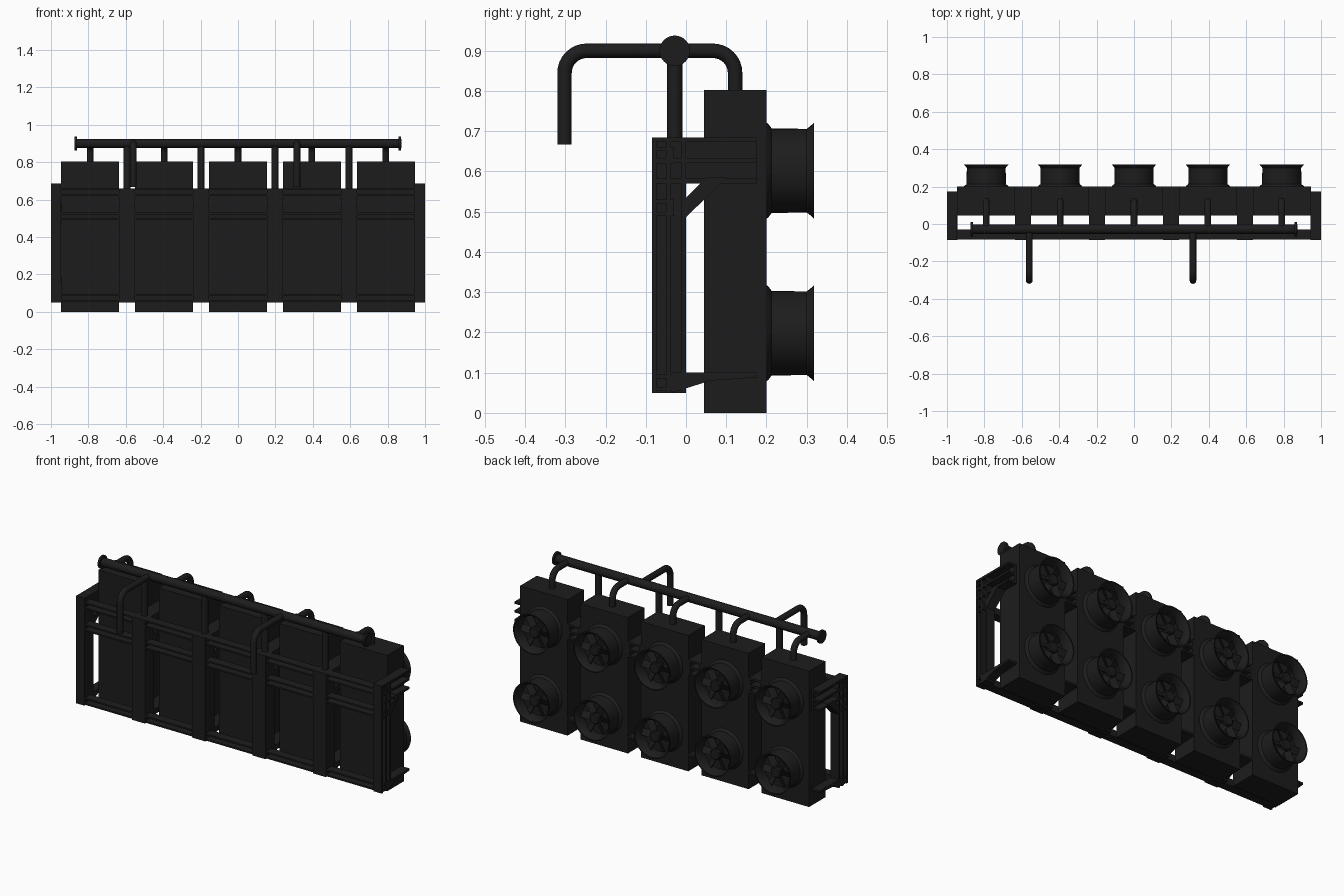
import bpy, bmesh, math
from mathutils import Vector, Matrix

if "Cube" in bpy.data.objects:
    bpy.data.objects.remove(bpy.data.objects["Cube"])

black = bpy.data.materials.new("black_metal")
black.diffuse_color = (0.012, 0.012, 0.012, 1)
black.use_nodes = True
black.node_tree.nodes["Principled BSDF"].inputs["Base Color"].default_value = black.diffuse_color


def finish(name, bm, smooth=False):
    bmesh.ops.recalc_face_normals(bm, faces=bm.faces)
    me = bpy.data.meshes.new(name)
    bm.to_mesh(me)
    bm.free()
    ob = bpy.data.objects.new(name, me)
    bpy.context.collection.objects.link(ob)
    me.materials.append(black)
    if smooth:
        shade(ob)
    return ob


def shade(ob):
    bpy.ops.object.select_all(action='DESELECT')
    ob.select_set(True)
    bpy.context.view_layer.objects.active = ob
    bpy.ops.object.shade_smooth_by_angle(angle=math.radians(35))


def add_box(bm, x0, x1, y0, y1, z0, z1):
    m = Matrix.Translation(((x0 + x1) / 2, (y0 + y1) / 2, (z0 + z1) / 2))
    m = m @ Matrix.Diagonal((abs(x1 - x0), abs(y1 - y0), abs(z1 - z0), 1))
    bmesh.ops.create_cube(bm, size=1, matrix=m)


def add_prism(bm, pts, x0, x1):
    """Extrude a y-z outline along x."""
    f = bm.faces.new([bm.verts.new((x0, y, z)) for y, z in pts])
    ext = bmesh.ops.extrude_face_region(bm, geom=[f])['geom']
    bmesh.ops.translate(bm, vec=(x1 - x0, 0, 0),
                        verts=[v for v in ext if isinstance(v, bmesh.types.BMVert)])
    bm.faces.new([bm.verts.new((x0, y, z)) for y, z in pts])
    bmesh.ops.remove_doubles(bm, verts=bm.verts, dist=1e-6)


def lathe(name, profile, centre, axis, segs=32):
    """Revolve (radius, offset) points around the x or y axis."""
    bm = bmesh.new()
    vs = [bm.verts.new((r, 0, h)) for r, h in profile]
    es = [bm.edges.new(p) for p in zip(vs, vs[1:])]
    bmesh.ops.spin(bm, geom=vs + es, axis=(0, 0, 1), cent=(0, 0, 0),
                   angle=2 * math.pi, steps=segs)
    bmesh.ops.remove_doubles(bm, verts=bm.verts, dist=1e-5)
    rot = Matrix.Rotation(math.pi / 2, 4, 'Y') if axis == 'x' else Matrix.Rotation(-math.pi / 2, 4, 'X')
    bm.transform(Matrix.Translation(centre) @ rot)
    return finish(name, bm, True)


def pipe(name, pts, radius, bend=0.055):
    """Round pipe along a path with rounded corners."""
    pts = [Vector(p) for p in pts]
    path = [pts[0]]
    for a, b, c in zip(pts, pts[1:], pts[2:]):
        u, v = (a - b).normalized(), (c - b).normalized()
        centre = b + (u + v) * bend
        for i in range(9):
            t = i / 8 * math.pi / 2
            path.append(centre - v * bend * math.cos(t) - u * bend * math.sin(t))
    path.append(pts[-1])
    cu = bpy.data.curves.new(name, 'CURVE')
    cu.dimensions = '3D'
    cu.bevel_depth, cu.bevel_resolution, cu.use_fill_caps = radius, 4, True
    sp = cu.splines.new('POLY')
    sp.points.add(len(path) - 1)
    for p, co in zip(sp.points, path):
        p.co = (*co, 1)
    cu.materials.append(black)
    ob = bpy.data.objects.new(name, cu)
    bpy.context.collection.objects.link(ob)
    bpy.ops.object.select_all(action='DESELECT')
    ob.select_set(True)
    bpy.context.view_layer.objects.active = ob
    bpy.ops.object.convert(target='MESH')
    shade(bpy.context.view_layer.objects.active)


def bracket(name, x, s, w, top, reach):
    """Wall bracket of ribbed channel; web at x, ribs towards s."""
    bm = bmesh.new()
    t = 0.012
    web, rib = x + s * t, x + s * w
    # post, arm and foot webs
    add_box(bm, x, web, -0.085, 0, 0.05, top)
    add_box(bm, x, web, 0, reach, 0.57, top)
    # ribs of post and arm
    for y in (-0.085, -0.049, -t):
        add_box(bm, x, rib, y, y + t, 0.05, top)
    for z in (0.57, (0.57 + top - t) / 2, top - t):
        add_box(bm, x, rib, -0.085, reach, z, z + t)
    # diagonal brace and tapered foot
    add_prism(bm, [(-0.01, 0.476), (-0.01, 0.525), (0.05, 0.585), (0.1, 0.585)], x, rib)
    add_prism(bm, [(-0.035, 0.05), (-0.035, 0.1), (reach, 0.1), (reach, 0.088), (0.06, 0.08)], x, rib)
    finish(name, bm)


# cooler modules: casing, two fans, mounting brackets, elbow to the header
spacing, half = 0.395, 0.155
for i in range(5):
    cx = (i - 2) * spacing
    bm = bmesh.new()
    add_box(bm, cx - half, cx + half, 0.045, 0.2, 0, 0.803)
    finish("casing", bm)
    for cz in (0.198, 0.602):
        # bell-mouthed shroud, flared at both ends, with back plate and hub
        lathe("fan_shroud", [(0.119, 0), (0.117, 0.004), (0.105, 0.013), (0.104, 0.1),
                             (0.110, 0.108), (0.119, 0.118), (0.112, 0.118), (0.099, 0.1),
                             (0.098, 0.055), (0, 0.055)], (cx, 0.2, cz), 'y', 40)
        lathe("fan_hub", [(0.032, 0.055), (0.032, 0.09), (0.027, 0.095), (0, 0.095)],
              (cx, 0.2, cz), 'y', 24)
        bm = bmesh.new()
        for k in range(6):
            blade = bmesh.ops.create_cube(bm, size=1, matrix=Matrix.Translation((0.06, 0, 0))
                                          @ Matrix.Rotation(0.5, 4, 'X')
                                          @ Matrix.Diagonal((0.068, 0.005, 0.04, 1)))['verts']
            bmesh.ops.transform(bm, verts=blade, matrix=Matrix.Translation((cx, 0.273, cz))
                                @ Matrix.Rotation(k * math.pi / 3, 4, 'Y'))
        finish("fan_blades", bm)
    for s in (-1, 1):
        end = i == 2 + 2 * s
        bracket("mounting_bracket", cx + s * half, s, 0.055 if end else 0.0425,
                0.685 if end else 0.66, 0.175 if end else 0.2)
    pipe("elbow_pipe", [(cx, 0.122, 0.79), (cx, 0.122, 0.9), (cx, -0.03, 0.9)], 0.018)

# long horizontal rails on the front
for z in (0.055, 0.49, 0.62):
    bm = bmesh.new()
    add_box(bm, -1, 1, -0.04, -0.03, z, z + 0.04)
    for dz in (0, 0.031):
        add_box(bm, -1, 1, -0.083, -0.03, z + dz, z + dz + 0.009)
    finish("front_rail", bm)

# header pipe with end flanges
pipe("header_pipe", [(-0.873, -0.028, 0.9), (0.873, -0.028, 0.9)], 0.025)
for x in (-0.873, 0.859):
    lathe("header_flange", [(0, 0), (0.038, 0), (0.038, 0.012), (0, 0.012)], (x, -0.028, 0.9), 'x', 24)

# header supports in the gaps between modules
for k in (-1.5, -0.5, 0.5, 1.5):
    pipe("header_support", [(k * spacing, -0.028, 0.6), (k * spacing, -0.028, 0.9)], 0.019)

# feed and return pipes hanging down in front
for x in (-0.56, 0.315):
    pipe("connection_pipe", [(x, -0.028, 0.9), (x, -0.302, 0.9), (x, -0.302, 0.667)], 0.018)
